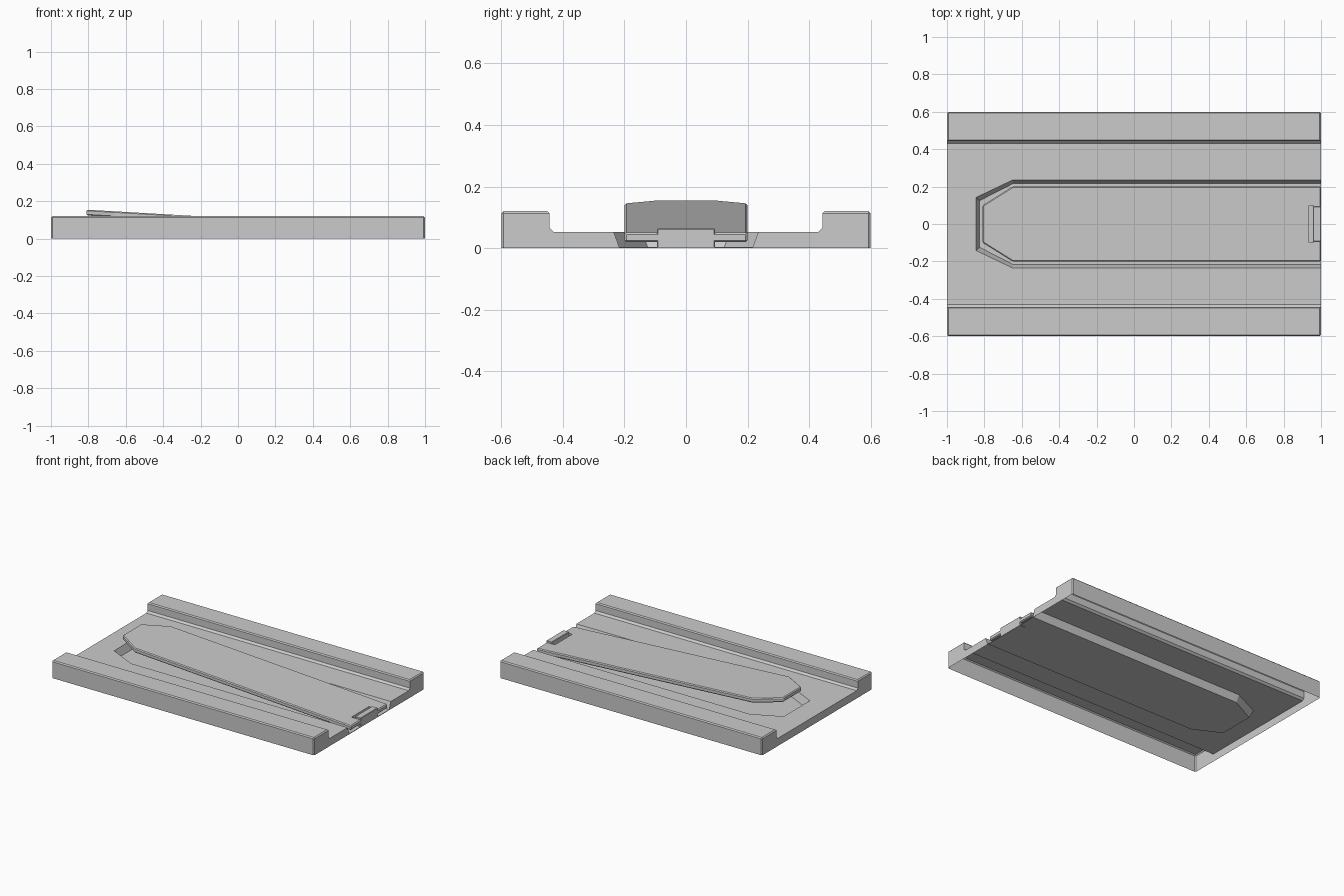
import bpy, bmesh

if "Cube" in bpy.data.objects:
    bpy.data.objects.remove(bpy.data.objects["Cube"])


def loft(name, lower, upper, bevel=0.0, keep=None):
    """Solid between two matching rings of points, with optional edge bevel."""
    bm = bmesh.new()
    a = [bm.verts.new(p) for p in lower]
    b = [bm.verts.new(p) for p in upper]
    n = len(a)
    bm.faces.new(a[::-1])
    bm.faces.new(b)
    for i in range(n):
        j = (i + 1) % n
        bm.faces.new((a[i], a[j], b[j], b[i]))
    bmesh.ops.recalc_face_normals(bm, faces=bm.faces[:])
    if bevel:
        edges = [e for e in bm.edges if keep is None or keep(e)]
        bmesh.ops.bevel(bm, geom=edges, offset=bevel, segments=1,
                        affect='EDGES', clamp_overlap=True)
    me = bpy.data.meshes.new(name)
    bm.to_mesh(me)
    bm.free()
    ob = bpy.data.objects.new(name, me)
    bpy.context.collection.objects.link(ob)
    return ob


def cut(ob, cutter):
    """Subtract the cutter and bake the result."""
    mod = ob.modifiers.new("cut", 'BOOLEAN')
    mod.operation = 'DIFFERENCE'
    mod.solver = 'EXACT'
    mod.object = cutter
    bpy.context.view_layer.update()
    ev = ob.evaluated_get(bpy.context.evaluated_depsgraph_get())
    me = bpy.data.meshes.new_from_object(ev)
    ob.modifiers.clear()
    ob.data = me
    bpy.data.objects.remove(cutter)


def tongue_outline(tip_x, tip_w, shoulder_x, w, end_x):
    half = [(end_x, w), (shoulder_x, w), (tip_x, tip_w)]
    return half + [(x, -y) for x, y in reversed(half)]


def box(name, x0, x1, w, z0, z1, bevel=0.0):
    ring = [(x0, -w), (x1, -w), (x1, w), (x0, w)]
    return loft(name, [(x, y, z0) for x, y in ring],
                [(x, y, z1) for x, y in ring], bevel)


# Base tray: channel profile swept along x
half = [(0.6, 0), (0.6, 0.12), (0.443, 0.12), (0.443, 0.066), (0.43, 0.053)]
profile = half + [(-y, z) for y, z in reversed(half)]
base = loft("base_tray", [(-1, y, z) for y, z in profile],
            [(1, y, z) for y, z in profile], 0.007,
            lambda e: max(v.co.z for v in e.verts) > 0.1
            and all(abs(v.co.z - 0.066) > 0.001 for v in e.verts))

# Pocket under the tongue, open at the right end
top = tongue_outline(-0.845, 0.142, -0.65, 0.235, 1.1)
low = tongue_outline(-0.825, 0.125, -0.645, 0.217, 1.1)
cut(base, loft("pocket_cutter", [(x, y, 0.004) for x, y in low],
               [(x, y, 0.0535) for x, y in top]))

# Underside of the tray is open
bm = bmesh.new()
bm.from_mesh(base.data)
under = [f for f in bm.faces if all(abs(v.co.z) < 1e-4 for v in f.verts)]
bmesh.ops.delete(bm, geom=under, context='FACES')
bm.to_mesh(base.data)
bm.free()


# Tilted tongue rising towards the left tip
def height(x):
    return 0.05 + (1 - x) * 0.058


ring = tongue_outline(-0.81, 0.1, -0.65, 0.2, 1.0)
tongue = loft("tilted_tongue", [(x, y, height(x) - 0.031) for x, y in ring],
              [(x, y, height(x)) for x, y in ring], 0.006)

# Notch behind the end catch
cut(tongue, box("notch_cutter", 0.932, 0.962, 0.095, 0.03, 0.1))

# End catch
box("end_catch", 0.957, 1.0, 0.094, 0.001, 0.064, 0.003)
